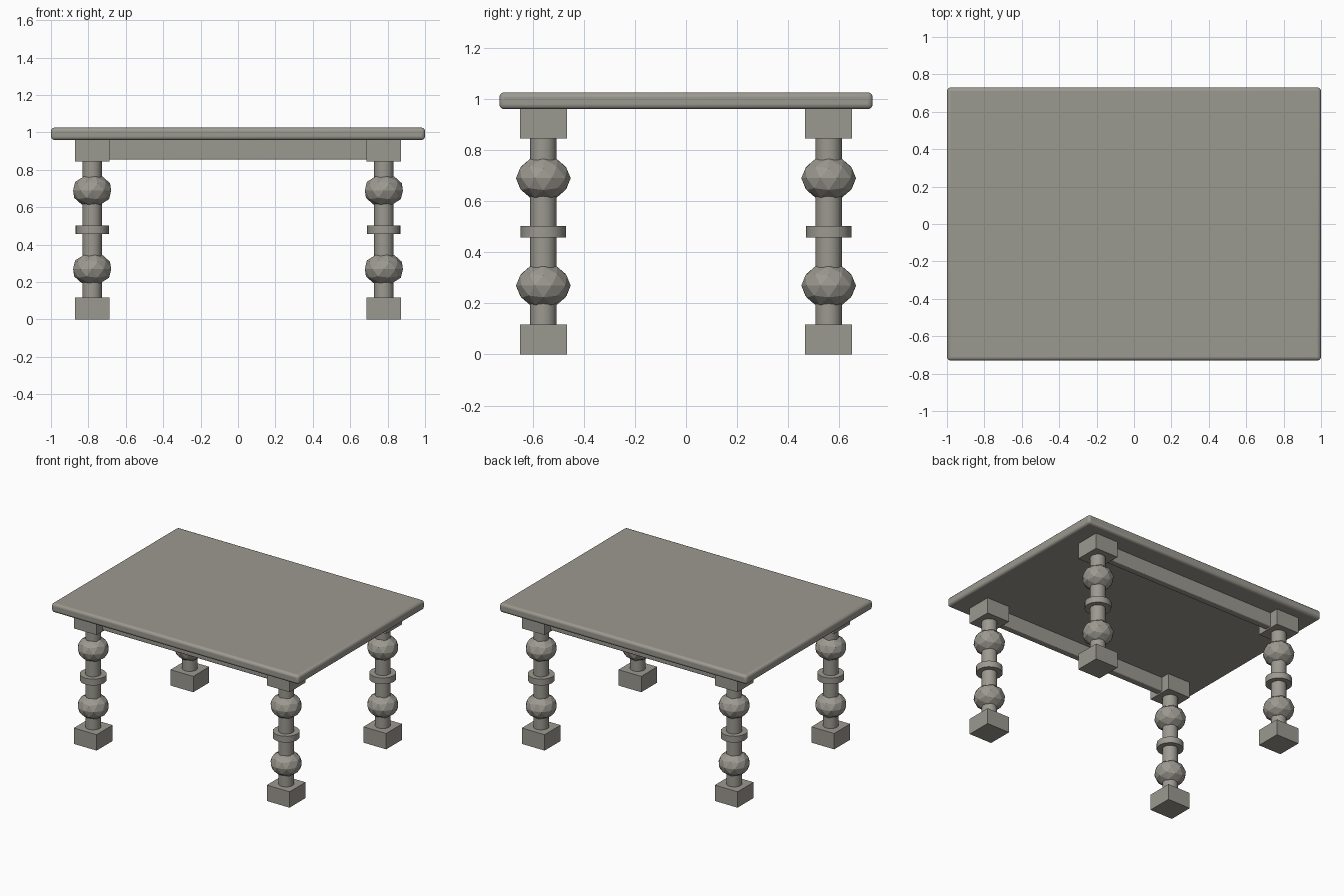
import bpy, math

if "Cube" in bpy.data.objects:
    bpy.data.objects.remove(bpy.data.objects["Cube"])

stone = bpy.data.materials.new("warm grey")
stone.diffuse_color = (0.33, 0.32, 0.28, 1)
stone.use_nodes = True
stone.node_tree.nodes["Principled BSDF"].inputs["Base Color"].default_value = stone.diffuse_color

LEG_X, LEG_Y, BLOCK = 0.78, 0.558, 0.184


def finish(name):
    ob = bpy.context.object
    ob.name = name
    ob.data.materials.append(stone)
    return ob


def box(name, x, y, z0, z1, sx, sy, bevel=0):
    bpy.ops.mesh.primitive_cube_add(size=1, location=(x, y, (z0 + z1) / 2))
    ob = finish(name)
    ob.scale = (sx, sy, z1 - z0)
    bpy.ops.object.transform_apply(location=False, rotation=False, scale=True)
    if bevel:
        mod = ob.modifiers.new("soft edges", 'BEVEL')
        mod.width, mod.segments = bevel, 3
        bpy.ops.object.shade_smooth_by_angle(angle=math.radians(40))


def cylinder(name, x, y, z0, z1, r):
    bpy.ops.mesh.primitive_cylinder_add(vertices=16, radius=r, depth=z1 - z0,
                                        location=(x, y, (z0 + z1) / 2))
    finish(name)
    bpy.ops.object.shade_smooth_by_angle(angle=math.radians(30))


def bead(name, x, y, z):
    bpy.ops.mesh.primitive_ico_sphere_add(subdivisions=2, radius=0.107, location=(x, y, z))
    finish(name).scale.z = 0.0875 / 0.107


# Table top
box("table_top", 0, 0, 0.959, 1.025, 2.0, 1.46, 0.018)

# Four turned legs
for sx, side in ((-1, "left"), (1, "right")):
    for sy, end in ((-1, "front"), (1, "back")):
        x, y, tag = sx * LEG_X, sy * LEG_Y, f"{end}_{side}_leg"
        box(tag + "_foot", x, y, 0, 0.116, BLOCK, BLOCK)
        box(tag + "_head", x, y, 0.844, 0.96, BLOCK, BLOCK)
        cylinder(tag + "_post", x, y, 0.11, 0.85, 0.052)
        cylinder(tag + "_ring", x, y, 0.457, 0.503, 0.089)
        bead(tag + "_lower_bead", x, y, 0.269)
        bead(tag + "_upper_bead", x, y, 0.689)

# Long rails under the top, front and back
for sy, end in ((-1, "front"), (1, "back")):
    box(end + "_rail", 0, sy * LEG_Y, 0.854, 0.965, 2 * LEG_X - 0.1, 0.05, 0.006)
